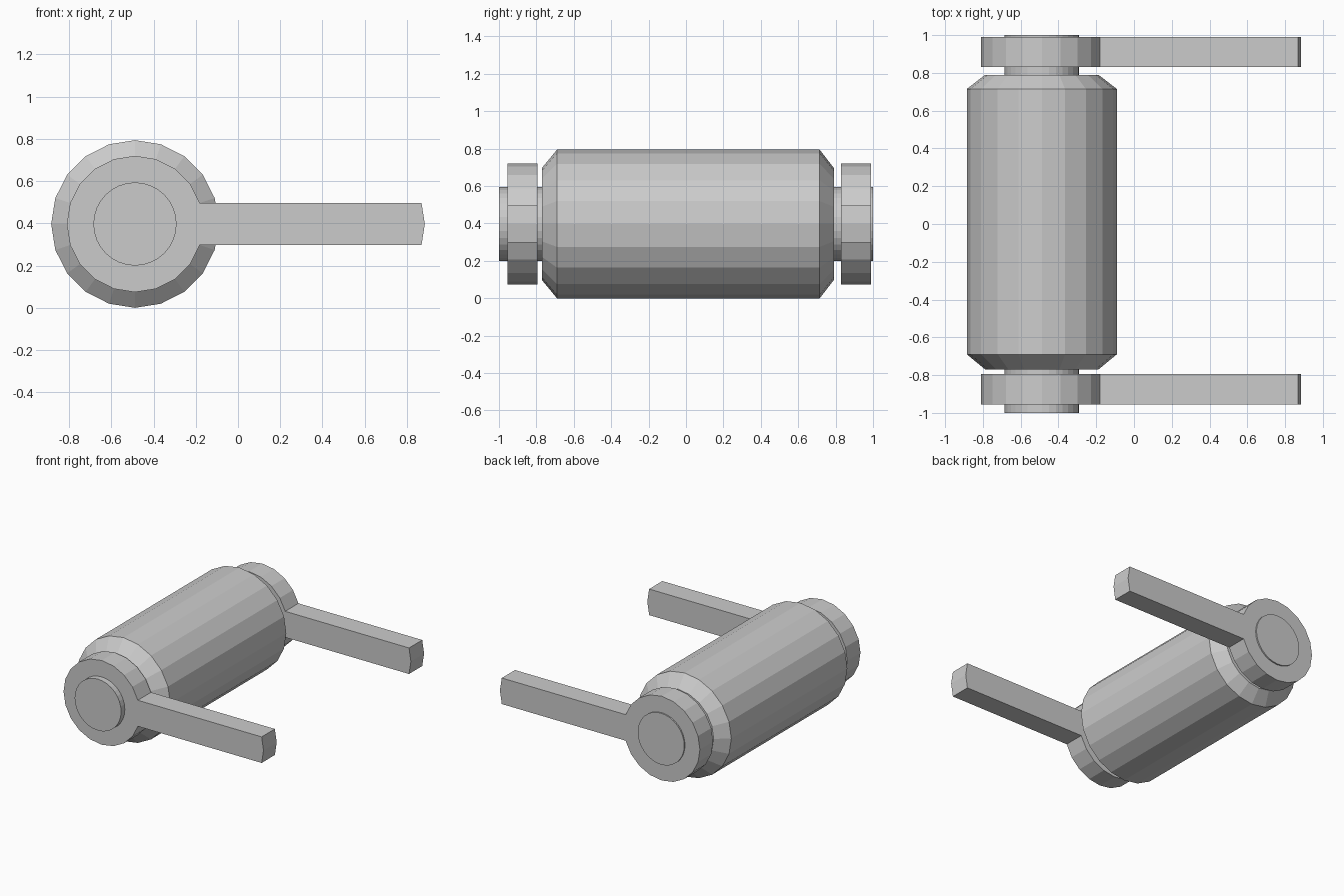
import bpy, bmesh
from math import cos, sin, tau

if "Cube" in bpy.data.objects:
    bpy.data.objects.remove(bpy.data.objects["Cube"])

CX, CZ = -0.488, 0.397  # shared axis of roller, axle and arms


def ring(radius, sides):
    return [(CX + radius * cos(tau * i / sides), CZ + radius * sin(tau * i / sides))
            for i in range(sides)]


def loft(name, sections):
    """Join matching (y, outline) sections along y and cap both ends."""
    bm = bmesh.new()
    loops = [[bm.verts.new((x, y, z)) for x, z in outline] for y, outline in sections]
    n = len(loops[0])
    for a, b in zip(loops, loops[1:]):
        for i in range(n):
            j = (i + 1) % n
            bm.faces.new((a[i], a[j], b[j], b[i]))
    bm.faces.new(loops[0])
    bm.faces.new(loops[-1])
    bmesh.ops.recalc_face_normals(bm, faces=bm.faces)
    mesh = bpy.data.meshes.new(name)
    bm.to_mesh(mesh)
    bm.free()
    obj = bpy.data.objects.new(name, mesh)
    bpy.context.collection.objects.link(obj)
    return obj


# Roller drum with chamfered ends
loft("roller_drum", [(y, ring(r, 20)) for y, r in
                     ((-0.77, 0.30), (-0.69, 0.397), (0.715, 0.397), (0.79, 0.30))])

# Axle through the drum and both arms
loft("axle", [(y, ring(0.197, 32)) for y in (-1.0, 1.0)])

# Arms: round collar whose two forward facets are pulled out into a bar
collar = ring(0.323, 20)
reach = 1.05
bar = [(x + reach, z) for x, z in (collar[-1], collar[0], collar[1])]
outline = collar[1:] + bar
for name, y0, y1 in (("front_arm", -0.955, -0.795), ("back_arm", 0.83, 0.99)):
    loft(name, [(y0, outline), (y1, outline)])
